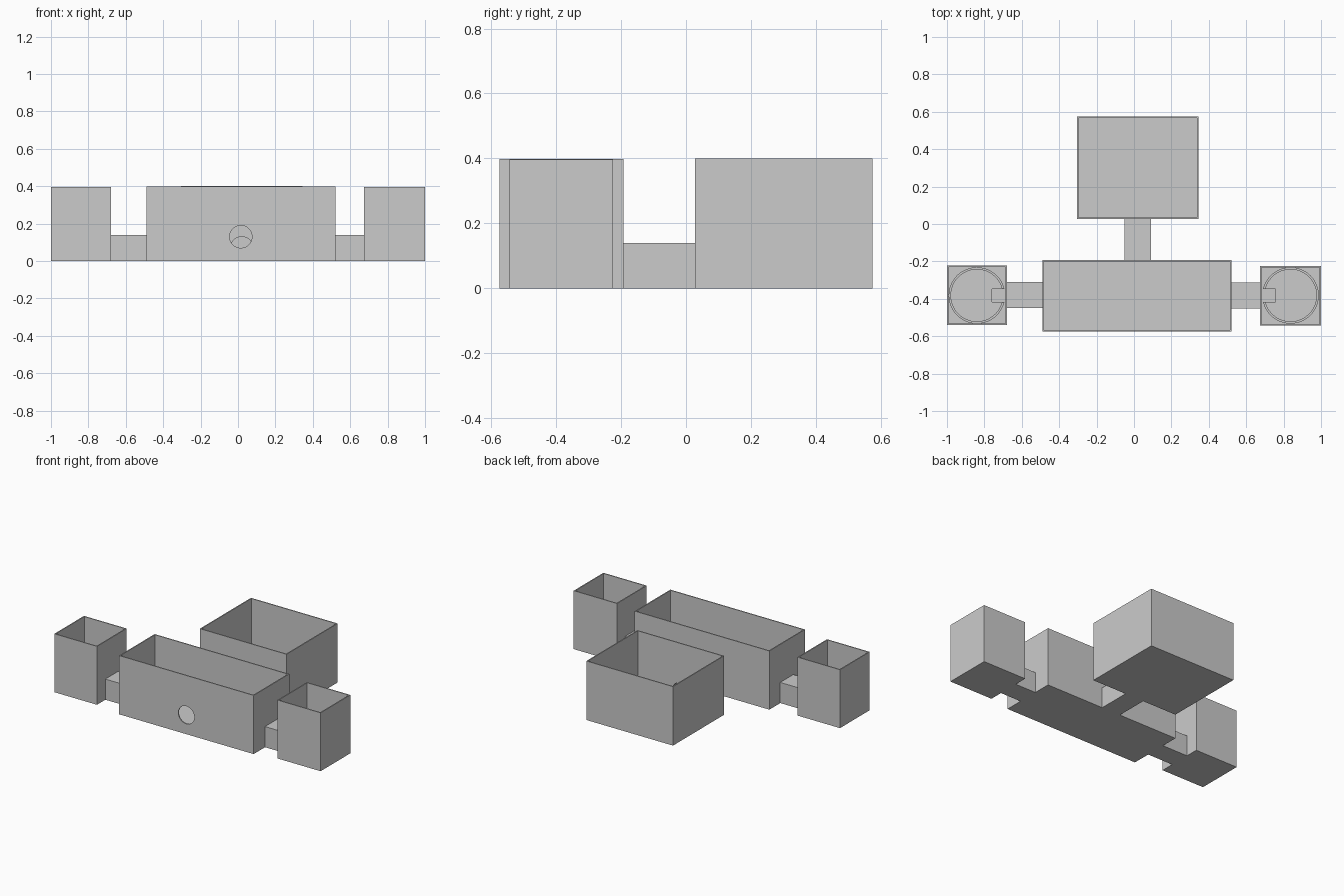
import bpy
from mathutils import Vector

cube = bpy.data.objects.get("Cube")
if cube:
    bpy.data.objects.remove(cube, do_unlink=True)

WALL = 0.007
PIPE_R = 0.06
PIPE_Z = 0.07
FLOW_Y = -0.38

grey = bpy.data.materials.new("plain_grey")
grey.use_nodes = True
grey.diffuse_color = (0.6, 0.6, 0.6, 1)
grey.node_tree.nodes["Principled BSDF"].inputs["Base Color"].default_value = (0.6, 0.6, 0.6, 1)


def block(name, lo, hi):
    """Box between two corners."""
    lo, hi = Vector(lo), Vector(hi)
    bpy.ops.mesh.primitive_cube_add(size=1, location=(lo + hi) / 2)
    ob = bpy.context.object
    ob.name = name
    ob.scale = hi - lo
    bpy.ops.object.transform_apply(location=True, rotation=False, scale=True)
    ob.data.materials.append(grey)
    return ob


def rod(name, start, end, radius, sides=48):
    """Cylinder between two points."""
    start, end = Vector(start), Vector(end)
    axis = end - start
    bpy.ops.mesh.primitive_cylinder_add(
        vertices=sides, radius=radius, depth=axis.length, location=(start + end) / 2,
        rotation=axis.to_track_quat("Z", "Y").to_euler())
    ob = bpy.context.object
    ob.name = name
    ob.data.materials.append(grey)
    return ob


def cut(target, cutter):
    """Subtract the cutter, then discard it."""
    cutter.hide_render = True
    mod = target.modifiers.new("cut", "BOOLEAN")
    mod.operation = "DIFFERENCE"
    mod.solver = "EXACT"
    mod.object = cutter
    bpy.ops.object.select_all(action="DESELECT")
    bpy.context.view_layer.objects.active = target
    target.select_set(True)
    bpy.ops.object.modifier_apply(modifier=mod.name)
    bpy.data.objects.remove(cutter, do_unlink=True)


def tank(name, x0, x1, y0, y1, top):
    """Open-topped box with thin walls and floor."""
    ob = block(name, (x0, y0, 0), (x1, y1, top))
    cut(ob, block("cavity", (x0 + WALL, y0 + WALL, WALL), (x1 - WALL, y1 - WALL, top + 0.1)))
    return ob


def bore(targets, start, end):
    """Drill the same round passage through several parts."""
    for ob in targets:
        cut(ob, rod("bore", start, end, PIPE_R))


# Tanks
main = tank("main_tank", -0.49, 0.52, -0.575, -0.193, 0.398)
rear = tank("rear_tank", -0.305, 0.345, 0.027, 0.575, 0.4)
right_tank = tank("right_tank", -1.0, -0.68, -0.54, -0.222, 0.396)
left_tank = tank("left_tank", 0.675, 1.0, -0.543, -0.225, 0.396)

# Connecting channels
rear_link = block("rear_channel", (-0.05, -0.193, 0), (0.09, 0.027, 0.14))
right_link = block("right_channel", (-0.68, -0.45, 0), (-0.49, -0.31, 0.14))
left_link = block("left_channel", (0.52, -0.453, 0), (0.675, -0.313, 0.14))

# Round passages
bore((main, rear_link, rear), (0.02, -0.3, PIPE_Z), (0.02, 0.1, PIPE_Z))
bore((main, right_link, right_tank), (-0.72, FLOW_Y, PIPE_Z), (-0.42, FLOW_Y, PIPE_Z))
bore((main, left_link, left_tank), (0.45, FLOW_Y, PIPE_Z), (0.72, FLOW_Y, PIPE_Z))

# Inlet in the front wall
cut(main, rod("inlet", (0.015, -0.7, 0.13), (0.015, -0.5, 0.13), PIPE_R))

# Round trays with a slot facing the channels
for name, x, side in (("right_tray", -0.84, 1), ("left_tray", 0.837, -1)):
    y = FLOW_Y - 0.002
    tray = rod(name, (x, y, WALL), (x, y, 0.04), 0.151)
    cut(tray, rod("dish", (x, y, 0.02), (x, y, 0.1), 0.139))
    near, far = sorted((x + side * 0.08, x + side * 0.2))
    cut(tray, block("slot", (near, y - 0.035, -0.1), (far, y + 0.035, 0.1)))

# Crisp edges with smooth round surfaces
bpy.ops.object.select_all(action="DESELECT")
for ob in (main, rear, right_tank, left_tank, rear_link, right_link, left_link,
           bpy.data.objects["right_tray"], bpy.data.objects["left_tray"]):
    ob.select_set(True)
bpy.context.view_layer.objects.active = main
bpy.ops.object.shade_smooth_by_angle()
